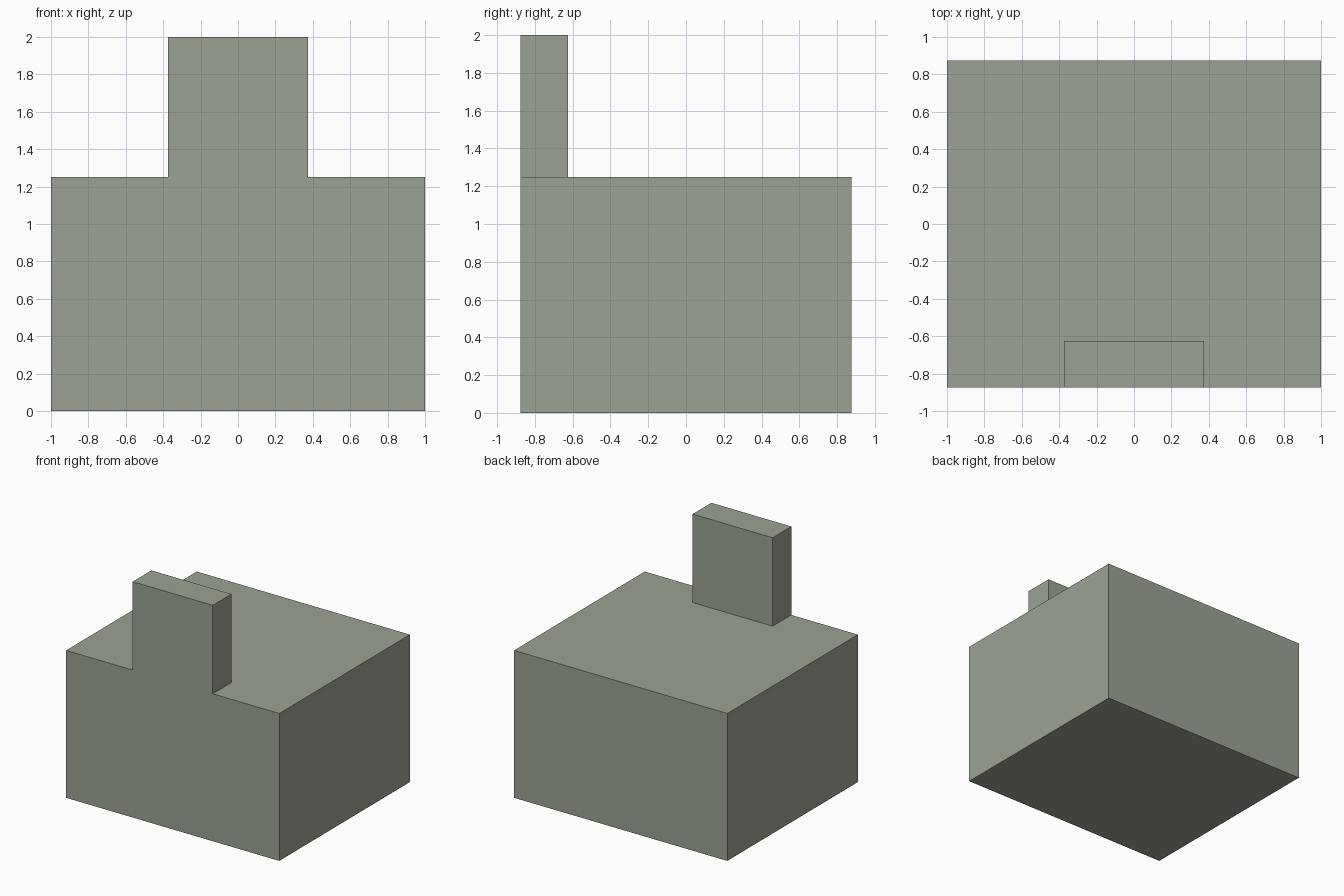
import bpy, bmesh, math
from mathutils import Vector, Matrix

if "Cube" in bpy.data.objects:
    bpy.data.objects.remove(bpy.data.objects["Cube"])

W, D, H = 2.0, 1.75, 1.25          # main block
TAB_X, TAB_Y, TOP = 0.375, -0.625, 2.0  # tab half width, rear face, top height

mat = bpy.data.materials.new("grey_green")
mat.diffuse_color = (0.328, 0.366, 0.292, 1)
mat.use_nodes = True
mat.node_tree.nodes["Principled BSDF"].inputs["Base Color"].default_value = mat.diffuse_color

# Main block standing on the ground
bm = bmesh.new()
bmesh.ops.create_cube(bm, size=1, matrix=Matrix.Translation((0, 0, H / 2)) @ Matrix.Diagonal((W, D, H, 1)))

# Cut the outline of the tab into the block
for co, no in (((-TAB_X, 0, 0), (1, 0, 0)), ((TAB_X, 0, 0), (1, 0, 0)), ((0, TAB_Y, 0), (0, 1, 0))):
    bmesh.ops.bisect_plane(bm, geom=bm.verts[:] + bm.edges[:] + bm.faces[:],
                           plane_co=co, plane_no=no, dist=1e-5)

# Raise the upright tab at the middle of the front edge
bm.normal_update()
tab = [f for f in bm.faces if f.normal.z > 0.9
       and abs(f.calc_center_median().x) < TAB_X and f.calc_center_median().y < TAB_Y]
raised = bmesh.ops.extrude_discrete_faces(bm, faces=tab)["faces"]
bmesh.ops.translate(bm, verts=list({v for f in raised for v in f.verts}), vec=Vector((0, 0, TOP - H)))

# Merge coplanar faces into clean flat sides
bmesh.ops.dissolve_limit(bm, angle_limit=math.radians(1), verts=bm.verts[:], edges=bm.edges[:])
bmesh.ops.recalc_face_normals(bm, faces=bm.faces[:])

mesh = bpy.data.meshes.new("block_with_front_tab")
bm.to_mesh(mesh)
bm.free()
mesh.materials.append(mat)
bpy.context.collection.objects.link(bpy.data.objects.new("block_with_front_tab", mesh))
